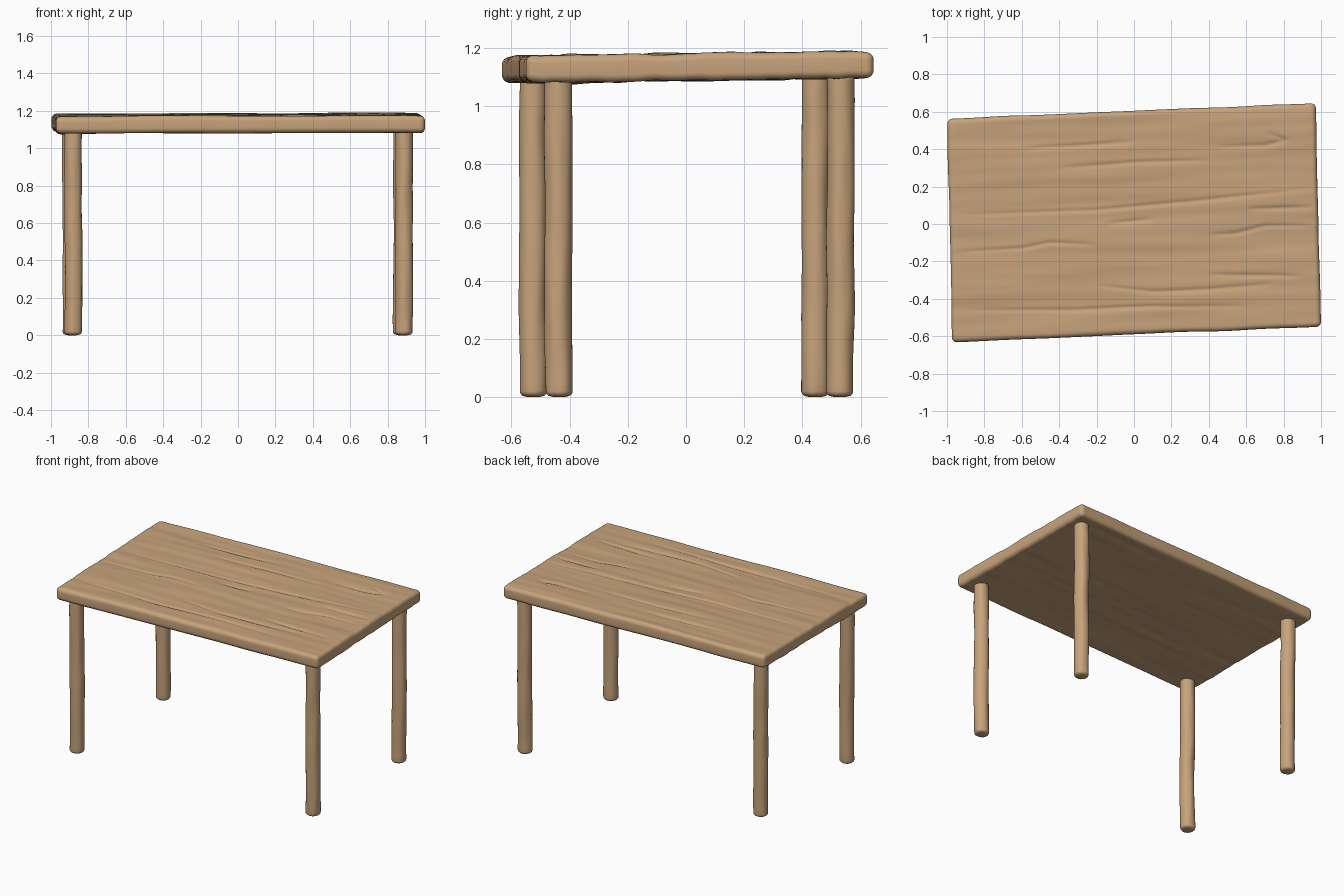
import bpy, bmesh, math
from mathutils import Vector, noise

if "Cube" in bpy.data.objects:
    bpy.data.objects.remove(bpy.data.objects["Cube"])

wood = bpy.data.materials.new("tan wood")
wood.diffuse_color = (0.57, 0.367, 0.2, 1)
wood.use_nodes = True
wood.node_tree.nodes["Principled BSDF"].inputs["Base Color"].default_value = wood.diffuse_color

# Corners of the slightly skewed top: back left, back right, front right, front left
BL, BR, FR, FL = (Vector(c) for c in
                  [(-0.999, 0.563), (0.971, 0.645), (0.998, -0.547), (-0.972, -0.633)])

# Carved grain lines on the top, each a short path of x, y points
GROOVES = [
    [(-0.95, -0.15), (-0.6, -0.13), (-0.45, -0.10), (-0.2, -0.11)],
    [(-0.9, 0.05), (-0.2, 0.075), (0.3, 0.12), (0.95, 0.19)],
    [(-0.4, 0.30), (0.0, 0.33), (0.4, 0.34)],
    [(-0.6, 0.40), (-0.3, 0.42), (0.0, 0.44)],
    [(0.45, 0.41), (0.7, 0.42), (0.81, 0.45), (0.7, 0.49)],
    [(0.4, -0.06), (0.55, -0.05), (0.7, -0.01), (0.95, -0.01)],
    [(-0.2, -0.33), (0.1, -0.36), (0.4, -0.35), (0.75, -0.32)],
    [(-0.9, -0.46), (-0.3, -0.46), (0.1, -0.44), (0.6, -0.44)],
    [(0.4, -0.27), (0.9, -0.28)],
    [(-0.15, 0.0), (0.1, 0.025)],
    [(0.6, 0.08), (0.95, 0.09)],
]


def groove_depth(x, y):
    """Depth of the grain carving at a point, fading towards each path's ends."""
    p, depth = Vector((x, y)), 0.0
    for path in GROOVES:
        n = len(path) - 1
        for i in range(n):
            a, b = Vector(path[i]), Vector(path[i + 1])
            t = max(0, min(1, (p - a).dot(b - a) / (b - a).length_squared))
            d = (p - a.lerp(b, t)).length
            if d < 0.04:
                fade = math.sin(math.pi * (i + t) / n) ** 0.5 if 0 < (i + t) < n else 0
                depth = max(depth, 0.007 * fade * math.exp(-(d / 0.011) ** 2))
    return depth


def finish(name, bm):
    bmesh.ops.recalc_face_normals(bm, faces=bm.faces)
    mesh = bpy.data.meshes.new(name)
    bm.to_mesh(mesh)
    bm.free()
    mesh.materials.append(wood)
    mesh.shade_smooth()
    obj = bpy.data.objects.new(name, mesh)
    bpy.context.collection.objects.link(obj)


def skin(bm, rings):
    """Join closed rings of points with quads and cap both ends."""
    loops = [[bm.verts.new(p) for p in ring] for ring in rings]
    n = len(loops[0])
    for a, b in zip(loops, loops[1:]):
        for i in range(n):
            j = (i + 1) % n
            bm.faces.new((a[i], a[j], b[j], b[i]))
    bm.faces.new(loops[0])
    bm.faces.new(loops[-1])


# Tabletop: rounded slab section swept along x
HY, HZ, R, NX, NY, NA = 0.595, 0.046, 0.026, 120, 150, 6


def slab_section(inset):
    hy, hz, r = HY - inset, HZ - inset, max(R - inset, 0.002)
    pts = []
    for k, (sy, sz) in enumerate([(1, 1), (-1, 1), (-1, -1), (1, -1)]):
        for i in range(NA + 1):
            a = math.pi / 2 * (k + i / NA)
            pts.append((sy * (hy - r) + r * math.cos(a), sz * (hz - r) + r * math.sin(a)))
        if k in (0, 2):                      # dense rows across top and underside
            s = sy * (hy - r)
            pts += [(s * (1 - 2 * i / NY), sz * hz) for i in range(1, NY)]
    return pts


def place(u, y, z):
    """Map slab coordinates onto the skewed outline and add hand-cut wobble."""
    v = y / HY
    s, t = (u + 1) / 2, (v + 1) / 2
    p = FL.lerp(FR, s).lerp(BL.lerp(BR, s), t)
    side = noise.noise(Vector((p.x * 4, p.y * 4, 3.3)))
    px, py = p.x + 0.004 * side * u, p.y + 0.005 * side * v
    sign = 1 if z > 0 else -1
    h = 1.134 + z + 0.007 * v + 0.002 * u
    h += 0.006 * noise.noise(Vector((p.x * 1.5, p.y * 5, sign * 2.0)))
    h += 0.004 * noise.noise(Vector((p.x * 1.8, (p.y - 0.04 * p.x) * 16, 5.0 + sign)))
    if z > HZ * 0.9:
        h -= groove_depth(p.x, p.y)
    return (px, py, h)


stations = []
for i in range(NA + 1):                      # rounded end
    a = math.pi / 2 * i / NA
    stations.append((-1 + R * (1 - math.sin(a)), R * (1 - math.cos(a))))
stations.reverse()
ends = [(-1 + R * (1 - math.cos(math.pi / 2 * i / NA)),
         R * (1 - math.sin(math.pi / 2 * i / NA))) for i in range(NA + 1)]
middle = [((-1 + R) + (2 - 2 * R) * i / NX, 0.0) for i in range(1, NX)]
stations = ends + middle + [(-u, ins) for u, ins in reversed(ends)]

bm = bmesh.new()
skin(bm, [[place(u, y, z) for y, z in slab_section(ins)] for u, ins in stations])
finish("tabletop", bm)


# Legs: slightly wavy round posts with rounded feet
def leg(name, cx, cy, seed):
    radius, top, r, sides = 0.047, 1.11, 0.018, 32
    levels = [(0.0, radius - r * 1.6)]
    for i in range(6):
        a = math.pi / 2 * i / 5
        levels.append((0.003 + r * (1 - math.cos(a)), radius - r * (1 - math.sin(a))))
    levels += [(0.03 + (top - 0.03) * i / 50, radius) for i in range(1, 51)]
    rings = []
    for z, rad in levels:
        ox = 0.005 * noise.noise(Vector((seed, 1.5, z * 3)))
        oy = 0.005 * noise.noise(Vector((seed, 7.5, z * 3)))
        ring = []
        for k in range(sides):
            a = 2 * math.pi * k / sides
            c, s = math.cos(a), math.sin(a)
            w = rad * (1 + 0.07 * noise.noise(Vector((c * 1.2 + seed, s * 1.2, z * 5))))
            ring.append((cx + ox + w * c, cy + oy + w * s, z))
        rings.append(ring)
    bm = bmesh.new()
    skin(bm, rings)
    finish(name, bm)


leg("front_left_leg", -0.880, -0.526, 1.3)
leg("front_right_leg", 0.888, -0.438, 4.7)
leg("back_left_leg", -0.892, 0.444, 8.1)
leg("back_right_leg", 0.878, 0.530, 12.9)
